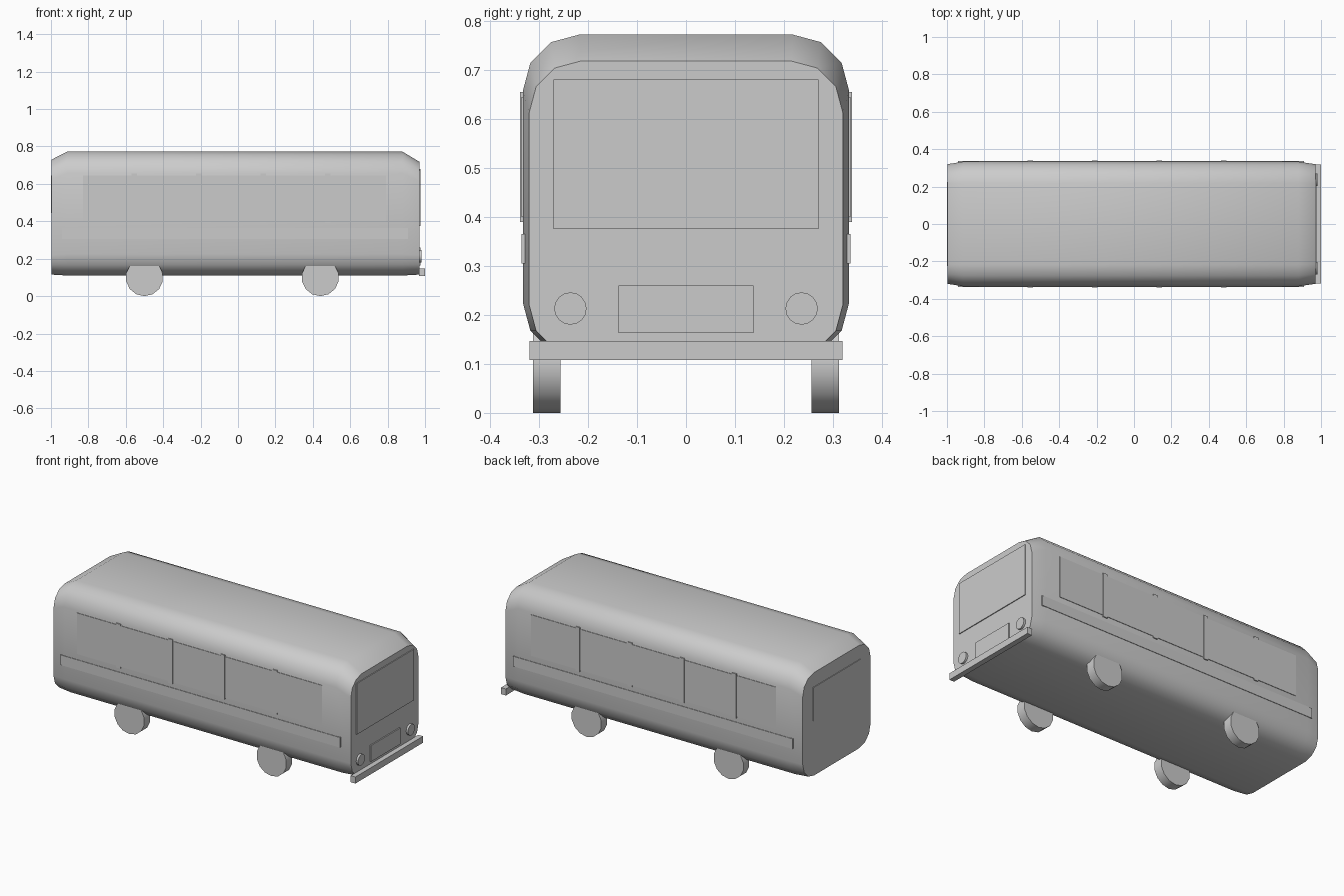
import bpy, bmesh, math

if "Cube" in bpy.data.objects:
    bpy.data.objects.remove(bpy.data.objects["Cube"])


def finish(name, bm, angle=35):
    bmesh.ops.recalc_face_normals(bm, faces=bm.faces)
    mesh = bpy.data.meshes.new(name)
    bm.to_mesh(mesh)
    bm.free()
    obj = bpy.data.objects.new(name, mesh)
    bpy.context.collection.objects.link(obj)
    bpy.ops.object.select_all(action='DESELECT')
    obj.select_set(True)
    bpy.context.view_layer.objects.active = obj
    bpy.ops.object.shade_smooth_by_angle(angle=math.radians(angle))
    return obj


def box(name, x, y, z):
    bm = bmesh.new()
    bmesh.ops.create_cube(bm, size=1)
    for v in bm.verts:
        v.co = [lo + (c + 0.5) * (hi - lo) for c, (lo, hi) in zip(v.co, (x, y, z))]
    return finish(name, bm)


def cylinder(name, center, radius, depth, axis, sides):
    bm = bmesh.new()
    bmesh.ops.create_cone(bm, cap_ends=True, segments=sides,
                          radius1=radius, radius2=radius, depth=depth)
    for v in bm.verts:
        a, b, c = v.co
        v.co = (c, a, b) if axis == 'X' else (a, c, b)
    obj = finish(name, bm)
    obj.location = center
    return obj


def section(x, half, bottom, top, r=0.115):
    """Rounded rectangle in the YZ plane, three segments per corner."""
    pts = []
    for i, (sy, sz) in enumerate(((1, 1), (-1, 1), (-1, -1), (1, -1))):
        cy = sy * (half - r)
        cz = top - r if sz > 0 else bottom + r
        for k in range(4):
            a = math.radians(90 * i + 30 * k)
            pts.append((x, cy + r * math.cos(a), cz + r * math.sin(a)))
    return pts


# Body shell lofted through four rounded sections
bm = bmesh.new()
rings = [[bm.verts.new(p) for p in section(*s)] for s in (
    (-0.996, 0.320, 0.115, 0.730, 0.105),
    (-0.915, 0.333, 0.110, 0.772),
    (0.880, 0.333, 0.110, 0.772),
    (0.970, 0.320, 0.115, 0.718, 0.105))]
for a, b in zip(rings, rings[1:]):
    for i in range(16):
        j = (i + 1) % 16
        bm.faces.new((a[i], a[j], b[j], b[i]))
bm.faces.new(rings[0])
bm.faces.new(rings[-1])
finish("body_shell", bm)

# Side windows, pillars, trim bands, wheels and headlights on both sides
for s, side in ((-1, "right"), (1, "left")):
    def span(a, b):
        return sorted((s * a, s * b))
    box(f"{side}_window_strip", (-0.83, 0.79), span(0.31, 0.336), (0.40, 0.645))
    for i, x in enumerate((-0.555, -0.21, 0.135, 0.48)):
        box(f"{side}_window_pillar_{i + 1}", (x - 0.014, x + 0.014),
            span(0.31, 0.339), (0.39, 0.655))
    box(f"{side}_trim_band", (-0.94, 0.91), span(0.31, 0.336), (0.305, 0.365))
    for x, end in ((-0.50, "rear"), (0.44, "front")):
        cylinder(f"{side}_{end}_wheel", (x, s * 0.284, 0.10), 0.10, 0.056, 'Y', 14)
    cylinder(f"{side}_headlight", (0.97, s * 0.236, 0.213), 0.033, 0.024, 'X', 16)

# Front and rear details
box("windshield", (0.95, 0.975), (-0.27, 0.27), (0.375, 0.68))
box("grille", (0.95, 0.977), (-0.138, 0.138), (0.163, 0.26))
box("front_bumper", (0.968, 1.0), (-0.319, 0.319), (0.108, 0.147))
box("rear_window", (-1.0, -0.98), (-0.225, 0.225), (0.445, 0.645))
